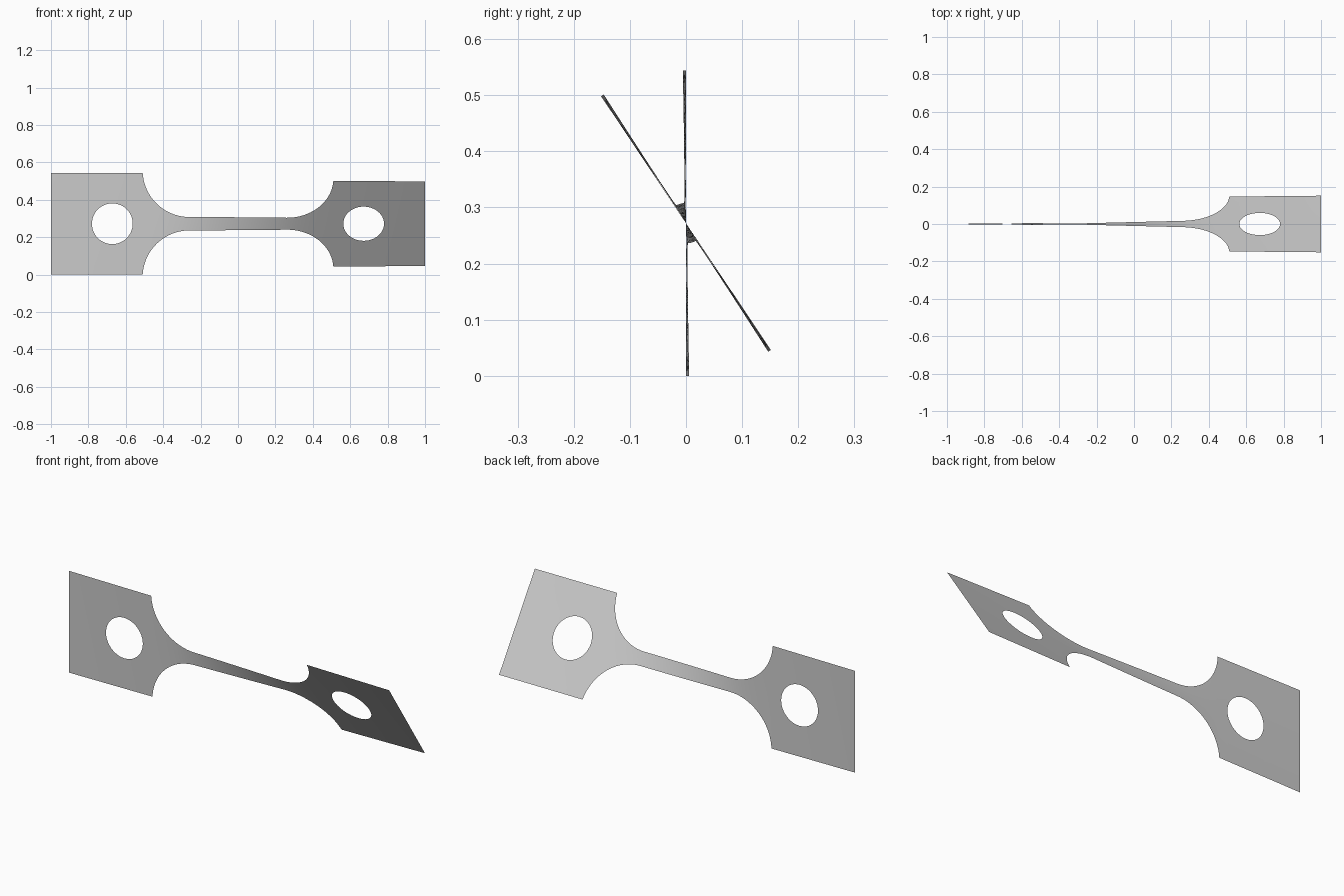
import bpy
import bmesh
from math import sin, cos, asin, pi, radians, sqrt

if "Cube" in bpy.data.objects:
    bpy.data.objects.remove(bpy.data.objects["Cube"], do_unlink=True)

GRIP, WAIST = 0.272, 0.036        # half heights of the end plates and the neck
FILLET, FILLET_X = 0.25, 0.26     # fillet radius and where it meets the neck
HOLE, HOLE_X = 0.109, 0.672       # bolt hole radius and position
TWIST = radians(33.8)
ROWS = 5

metal = bpy.data.materials.new("plain_grey")
metal.use_nodes = True
grey = (0.6, 0.6, 0.6, 1)
metal.diffuse_color = grey
metal.node_tree.nodes["Principled BSDF"].inputs["Base Color"].default_value = grey


def steps(a, b, n):
    return [a + (b - a) * i / n for i in range(n + 1)]


# Stations from the outer end to the middle: (distance, hole edge, outer edge)
half = [(x, 0, GRIP) for x in steps(1, HOLE_X + HOLE, 5)[:-1]]
half += [(HOLE_X + HOLE * cos(a), HOLE * sin(a), GRIP) for a in steps(0, pi, 24)]
start = asin((WAIST + FILLET - GRIP) / FILLET)
half += [(FILLET_X + FILLET * cos(a), 0, WAIST + FILLET * (1 - sin(a)))
         for a in steps(start, pi / 2, 20)]
half += [(x, 0, WAIST) for x in steps(FILLET_X, 0, 12)[1:]]
stations = [(-x, i, o) for x, i, o in half] + half[-2::-1]

# The slender neck takes most of the twist
angles = [0]
for (x0, _, h0), (x1, _, h1) in zip(stations, stations[1:]):
    angles.append(angles[-1] + (x1 - x0) / sqrt(h0 * h1) ** 1.4)
angles = [a * TWIST / angles[-1] for a in angles]

# Thin sheet: an upper and a lower strip joined along the centre line
bm = bmesh.new()
for side in (1, -1):
    previous = None
    for (x, inner, outer), a in zip(stations, angles):
        column = [bm.verts.new((x, -side * r * sin(a), GRIP + side * r * cos(a)))
                  for r in steps(inner, outer, ROWS)]
        if previous:
            for j in range(ROWS):
                quad = [previous[j], column[j], column[j + 1], previous[j + 1]]
                bm.faces.new(quad if side > 0 else quad[::-1])
        previous = column
bmesh.ops.remove_doubles(bm, verts=bm.verts, dist=0.00001)

mesh = bpy.data.meshes.new("twisted_strip")
bm.to_mesh(mesh)
bm.free()
mesh.materials.append(metal)
strip = bpy.data.objects.new("twisted_strip", mesh)
bpy.context.collection.objects.link(strip)
for face in mesh.polygons:
    face.use_smooth = True
